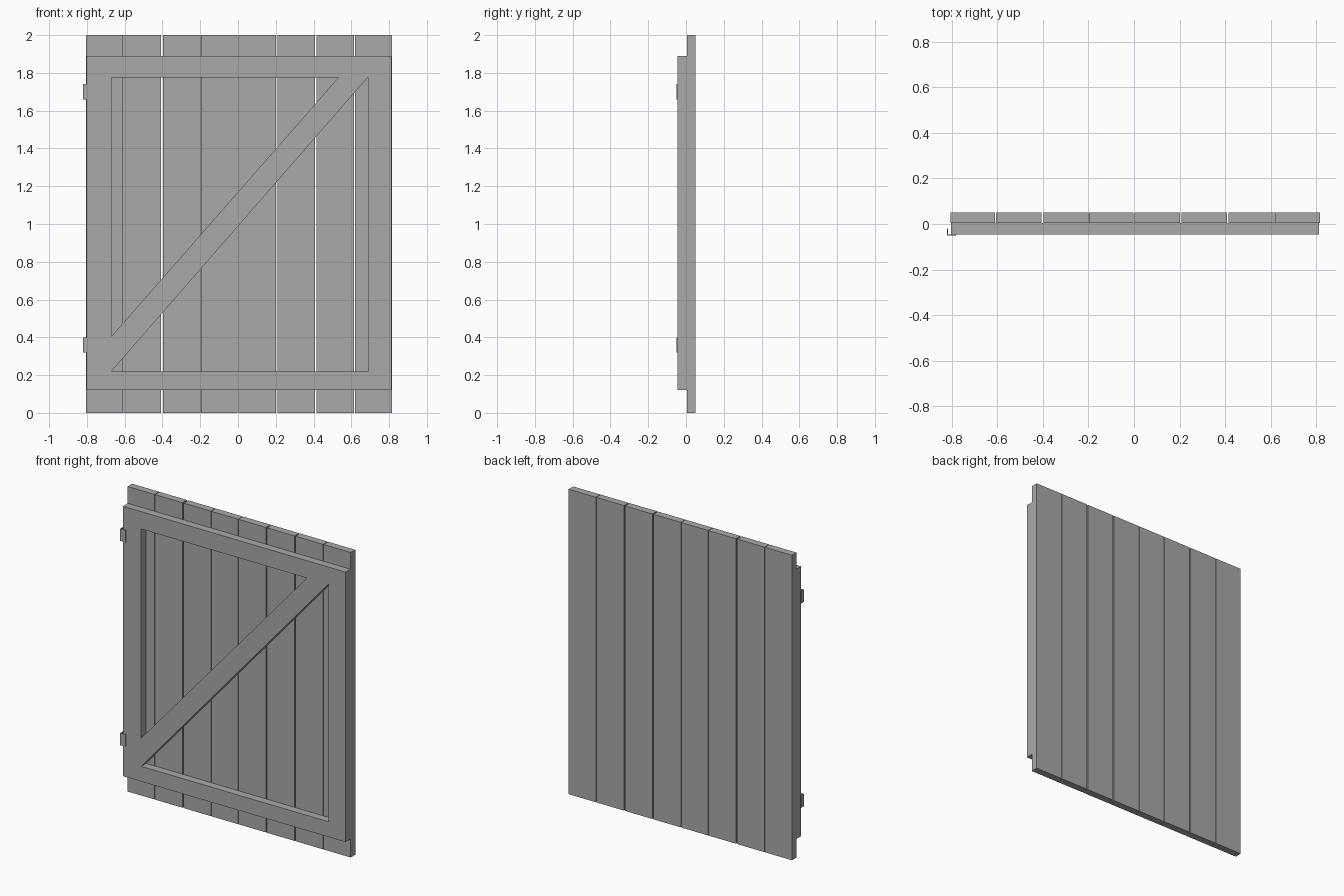
import bpy, bmesh, math
from mathutils import Matrix

cube = bpy.data.objects.get("Cube")
if cube:
    bpy.data.objects.remove(cube, do_unlink=True)

# One plain grey for every part
grey = bpy.data.materials.new("plain_grey")
grey.use_nodes = True
GREY = (0.4, 0.4, 0.4, 1)
grey.diffuse_color = GREY
grey.node_tree.nodes["Principled BSDF"].inputs["Base Color"].default_value = GREY


def add_object(name, bm):
    bmesh.ops.recalc_face_normals(bm, faces=bm.faces)
    mesh = bpy.data.meshes.new(name)
    bm.to_mesh(mesh)
    bm.free()
    mesh.materials.clear()
    mesh.materials.append(grey)
    obj = bpy.data.objects.new(name, mesh)
    bpy.context.scene.collection.objects.link(obj)
    return obj


def prism(name, outlines, axis_matrix, depth):
    """Extrude a filled 2D outline; later outlines are holes."""
    curve = bpy.data.curves.new(name + "_outline", "CURVE")
    curve.dimensions = "2D"
    curve.fill_mode = "BOTH"
    curve.extrude = depth / 2
    for points in outlines:
        spline = curve.splines.new("POLY")
        spline.points.add(len(points) - 1)
        for p, (u, v) in zip(spline.points, points):
            p.co = (u, v, 0, 1)
        spline.use_cyclic_u = True
    helper = bpy.data.objects.new(name + "_outline", curve)
    bpy.context.scene.collection.objects.link(helper)
    bpy.context.view_layer.update()
    graph = bpy.context.evaluated_depsgraph_get()
    mesh = bpy.data.meshes.new_from_object(helper.evaluated_get(graph))
    bpy.data.objects.remove(helper, do_unlink=True)
    bm = bmesh.new()
    bm.from_mesh(mesh)
    bpy.data.meshes.remove(mesh)
    bmesh.ops.remove_doubles(bm, verts=bm.verts, dist=0.0001)
    for f in bm.faces:
        f.material_index = 0
        f.smooth = False
    bm.transform(axis_matrix)
    return add_object(name, bm)


def box(name, x0, x1, y0, y1, z0, z1):
    bm = bmesh.new()
    size = Matrix.Diagonal((x1 - x0, y1 - y0, z1 - z0, 1))
    centre = Matrix.Translation(((x0 + x1) / 2, (y0 + y1) / 2, (z0 + z1) / 2))
    bmesh.ops.create_cube(bm, size=1, matrix=centre @ size)
    return add_object(name, bm)


FRONT, JOINT, BACK = -0.046, 0.004, 0.051

# Vertical planks: centre of each gap and its width
gaps = [(-0.607, 0.004), (-0.402, 0.009), (-0.198, 0.003), (0.0, 0.003),
        (0.205, 0.007), (0.411, 0.007), (0.617, 0.004)]
left = -0.804
for i, (centre, width) in enumerate(gaps + [(0.815, 0)]):
    box(f"plank_{i + 1}", left, centre - width / 2, JOINT, BACK, 0, 2)
    left = centre + width / 2

# Frame with diagonal brace: a panel with two triangular openings
outer = [(-0.802, 0.12), (0.812, 0.12), (0.812, 1.89), (-0.802, 1.89)]
upper_opening = [(-0.67, 0.405), (-0.67, 1.776), (0.532, 1.776)]
lower_opening = [(-0.67, 0.22), (0.687, 0.22), (0.687, 1.776)]
upright = Matrix.Translation((0, (FRONT + JOINT) / 2, 0)) @ Matrix.Rotation(math.pi / 2, 4, "X")
prism("braced_frame", [outer, upper_opening, lower_opening], upright, JOINT - FRONT)

# L-shaped hinge plates wrapped over the front edge of the frame
angle_profile = [(-0.82, -0.051), (-0.78, -0.051), (-0.78, -0.046),
                 (-0.815, -0.046), (-0.815, -0.02), (-0.82, -0.02)]
for name, z in (("lower_hinge", 0.36), ("upper_hinge", 1.70)):
    prism(name, [angle_profile], Matrix.Translation((0, 0, z)), 0.08)
